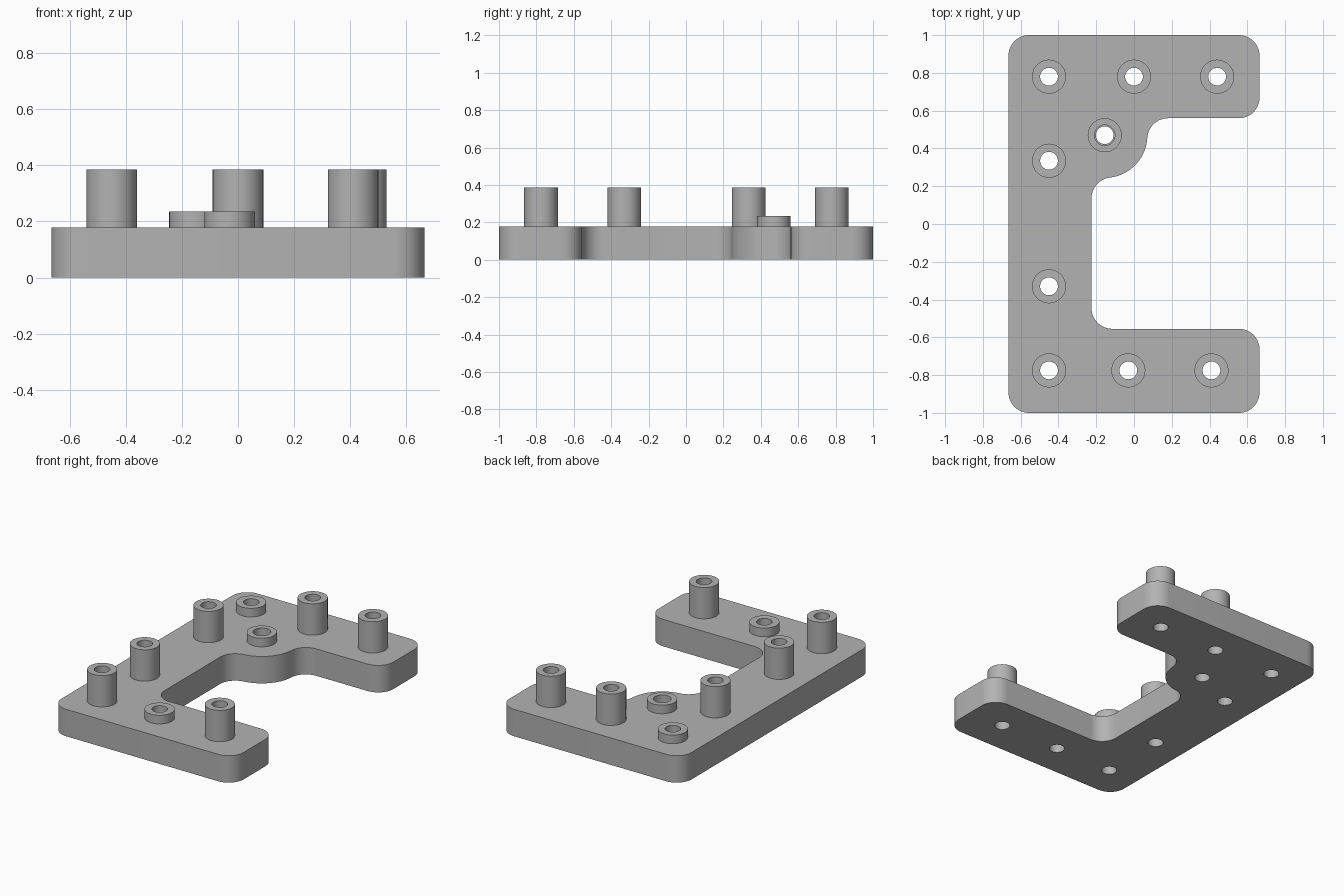
import bpy, bmesh
from math import cos, sin, pi, radians, atan2, degrees

cube = bpy.data.objects.get("Cube")
if cube:
    bpy.data.objects.remove(cube, do_unlink=True)

grey = bpy.data.materials.new("plain grey")
grey.use_nodes = True
colour = (0.45, 0.45, 0.45, 1)
grey.diffuse_color = colour
grey.node_tree.nodes["Principled BSDF"].inputs["Base Color"].default_value = colour

HALF_X, PLATE_TOP, TALL, SHORT = 0.665, 0.178, 0.385, 0.235
ROUND, BOSS, BORE = 0.11, 0.09, 0.047
LOBE, LOBE_X, LOBE_Y = 0.226, -0.155, 0.47
INNER_X, ARM_FRONT, ARM_BACK = -0.225, -0.555, 0.56


def arc(x, y, r, start, end, steps=12):
    """Points on an arc, angles in degrees."""
    angles = [radians(start + (end - start) * i / steps) for i in range(steps + 1)]
    return [(x + r * cos(a), y + r * sin(a)) for a in angles]


def ring(x, y, r, sides=48):
    return arc(x, y, r, 0, 360, sides)[:-1]


def finish(bm, name):
    bmesh.ops.recalc_face_normals(bm, faces=bm.faces[:])
    mesh = bpy.data.meshes.new(name)
    bm.to_mesh(mesh)
    bm.free()
    mesh.materials.append(grey)
    obj = bpy.data.objects.new(name, mesh)
    bpy.context.collection.objects.link(obj)
    bpy.ops.object.select_all(action='DESELECT')
    obj.select_set(True)
    bpy.context.view_layer.objects.active = obj
    bpy.ops.object.shade_smooth_by_angle(angle=radians(35))
    return obj


# Bosses: x, y, top height, bore radius
bosses = {
    "back_right_boss": (-0.45, 0.78, SHORT, BORE),
    "back_middle_post": (0, 0.78, TALL, BORE),
    "back_left_post": (0.44, 0.78, TALL, BORE),
    "lobe_boss": (LOBE_X, LOBE_Y, SHORT, 0.054),
    "side_back_post": (-0.45, 0.335, TALL, BORE),
    "side_front_post": (-0.45, -0.33, TALL, BORE),
    "front_right_post": (-0.45, -0.775, TALL, BORE),
    "front_middle_boss": (-0.03, -0.775, SHORT, BORE),
    "front_left_post": (0.41, -0.775, TALL, BORE),
}

# Plate outline, counter-clockwise, with fillets tangent to the rounded lobe
cx, cy = HALF_X - ROUND, 1 - ROUND
reach = LOBE + ROUND
low_x = INNER_X + ROUND
low_y = LOBE_Y - (reach ** 2 - (low_x - LOBE_X) ** 2) ** 0.5
high_y = ARM_BACK - ROUND
high_x = LOBE_X + (reach ** 2 - (high_y - LOBE_Y) ** 2) ** 0.5
low_angle = degrees(atan2(low_y - LOBE_Y, low_x - LOBE_X))
high_angle = degrees(atan2(high_y - LOBE_Y, high_x - LOBE_X))

outline = arc(-cx, -cy, ROUND, 180, 270) + arc(cx, -cy, ROUND, 270, 360)
outline += arc(cx, ARM_FRONT - ROUND, ROUND, 0, 90)
outline += arc(low_x, ARM_FRONT + ROUND, ROUND, 270, 180)
outline += arc(low_x, low_y, ROUND, 180, low_angle + 180)
outline += arc(LOBE_X, LOBE_Y, LOBE, low_angle, high_angle, 20)[1:-1]
outline += arc(high_x, high_y, ROUND, high_angle + 180, 90)
outline += arc(cx, ARM_BACK + ROUND, ROUND, 270, 360)
outline += arc(cx, cy, ROUND, 0, 90) + arc(-cx, cy, ROUND, 90, 180)

# Base plate with drilled holes
bm = bmesh.new()
for loop in [outline] + [ring(x, y, BORE) for x, y, top, bore in bosses.values()]:
    verts = [bm.verts.new((x, y, 0)) for x, y in loop]
    for a, b in zip(verts, verts[1:] + verts[:1]):
        bm.edges.new((a, b))
bmesh.ops.triangle_fill(bm, edges=bm.edges[:], use_beauty=True, normal=(0, 0, 1))
lifted = bmesh.ops.extrude_face_region(bm, geom=bm.faces[:], use_keep_orig=True)["geom"]
bmesh.ops.translate(bm, vec=(0, 0, PLATE_TOP),
                    verts=[v for v in lifted if isinstance(v, bmesh.types.BMVert)])
finish(bm, "base_plate")

# Hollow posts and low bosses standing on the plate
for name, (x, y, top, bore) in bosses.items():
    bm = bmesh.new()
    section = [(BOSS, PLATE_TOP), (BOSS, top), (bore, top), (bore, PLATE_TOP)]
    rings = [[bm.verts.new((px, py, z)) for px, py in ring(x, y, r)] for r, z in section]
    for lower, upper in zip(rings, rings[1:]):
        for i in range(len(lower)):
            bm.faces.new((lower[i - 1], lower[i], upper[i], upper[i - 1]))
    finish(bm, name)
